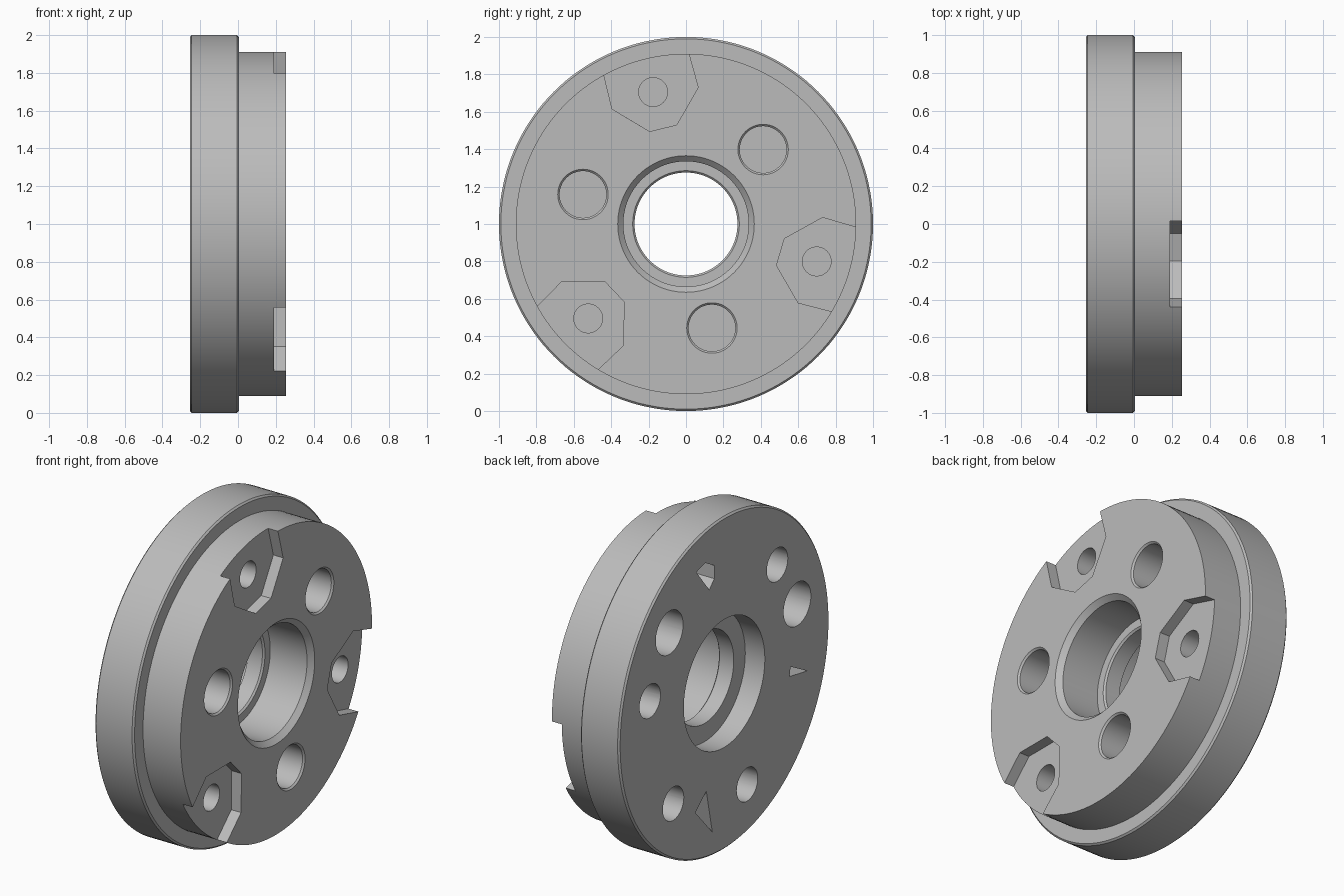
import bpy, bmesh
from math import sin, cos, pi, radians

cube = bpy.data.objects.get("Cube")
if cube:
    bpy.data.objects.remove(cube)

# One plain metal colour
steel = bpy.data.materials.new("steel_grey")
steel.use_nodes = True
steel.diffuse_color = (0.5, 0.5, 0.5, 1)
steel.node_tree.nodes["Principled BSDF"].inputs["Base Color"].default_value = (0.5, 0.5, 0.5, 1)

AXIS_Z = 1.0
FRONT, BACK = 0.255, -0.255
THIRDS = [radians(a) for a in (0, 120, 240)]


def make_object(name, bm):
    bmesh.ops.recalc_face_normals(bm, faces=bm.faces)
    mesh = bpy.data.meshes.new(name)
    bm.to_mesh(mesh)
    bm.free()
    mesh.materials.append(steel)
    obj = bpy.data.objects.new(name, mesh)
    bpy.context.collection.objects.link(obj)
    return obj


def circle(y, z, r, n=48):
    return [(y + r * cos(2 * pi * i / n), z + r * sin(2 * pi * i / n)) for i in range(n)]


def bridge(bm, a, b):
    n = len(a)
    for i in range(n):
        bm.faces.new((a[i], a[(i + 1) % n], b[(i + 1) % n], b[i]))


def ring(bm, x, outline):
    return [bm.verts.new((x, y, z + AXIS_Z)) for y, z in outline]


def solid(bm, sections):
    """Closed solid through (x, outline) sections along the axis."""
    rings = [ring(bm, x, outline) for x, outline in sections]
    for a, b in zip(rings, rings[1:]):
        bridge(bm, a, b)
    bm.faces.new(rings[0])
    bm.faces.new(rings[-1])


def polar(radius, degrees, turn=0):
    a = radians(degrees) + turn
    return radius * cos(a), radius * sin(a)


def rotate(points, a):
    return [(y * cos(a) - z * sin(a), y * sin(a) + z * cos(a)) for y, z in points]


# Turned body: chamfered flange, raised boss and stepped bore
profile = [
    (BACK, 0.385), (BACK, 0.99), (-0.245, 1.0), (-0.005, 1.0), (0.005, 0.99),
    (0.005, 0.91), (FRONT, 0.91), (FRONT, 0.365), (0.225, 0.335),
    (-0.02, 0.335), (-0.02, 0.285), (-0.03, 0.275), (-0.125, 0.275), (-0.125, 0.385),
]
bm = bmesh.new()
rings = [ring(bm, x, circle(0, 0, r, 144)) for x, r in profile]
for a, b in zip(rings, rings[1:] + rings[:1]):
    bridge(bm, a, b)
body = make_object("flange_body", bm)

# Three angular seats cut into the rim of the boss
seat = [(-0.49, 1.0), (-0.44, 0.80), (-0.395, 0.615), (-0.195, 0.495),
        (-0.05, 0.53), (0.065, 0.73), (0.015, 0.91), (-0.03, 1.07)]
bm = bmesh.new()
for turn in THIRDS:
    outline = rotate(seat, turn)
    solid(bm, [(0.19, outline), (0.35, outline)])
seats = make_object("seat_cutter", bm)

# Blind holes in the front face
bm = bmesh.new()
for turn in THIRDS:
    y, z = polar(0.573, 44, turn)
    solid(bm, [(0.03, circle(y, z, 0.125)), (0.245, circle(y, z, 0.125)),
               (FRONT, circle(y, z, 0.135)), (0.3, circle(y, z, 0.135))])
    y, z = polar(0.727, 104, turn)
    solid(bm, [(0.03, circle(y, z, 0.077)), (0.3, circle(y, z, 0.077))])

# Blind holes in the back face
for degrees, r in ((44, 0.13), (163, 0.13), (13, 0.1), (134, 0.1), (252.5, 0.1), (312, 0.1)):
    y, z = polar(0.725, degrees)
    solid(bm, [(-0.3, circle(y, z, r)), (-0.02, circle(y, z, r))])

# Small angular pockets in the back face
pockets = [
    [(0.267, 0.77), (0.18, 0.793), (0.095, 0.745), (0.095, 0.666), (0.143, 0.617)],
    [(-0.63, -0.14), (-0.79, -0.227), (-0.62, -0.196)],
    [(0.171, -0.584), (0.276, -0.673), (0.114, -0.851)],
]
for outline in pockets:
    solid(bm, [(-0.3, outline), (-0.02, outline)])
holes = make_object("hole_cutter", bm)

# Cut, then shade smooth with sharp machined edges
bpy.ops.object.select_all(action="DESELECT")
body.select_set(True)
bpy.context.view_layer.objects.active = body
for cutter in (seats, holes):
    cutter.hide_render = True
    mod = body.modifiers.new(cutter.name, "BOOLEAN")
    mod.operation = "DIFFERENCE"
    mod.solver = "EXACT"
    mod.object = cutter
    bpy.ops.object.modifier_apply(modifier=mod.name)
    bpy.data.objects.remove(cutter)
bpy.ops.object.shade_smooth_by_angle(angle=radians(25))
